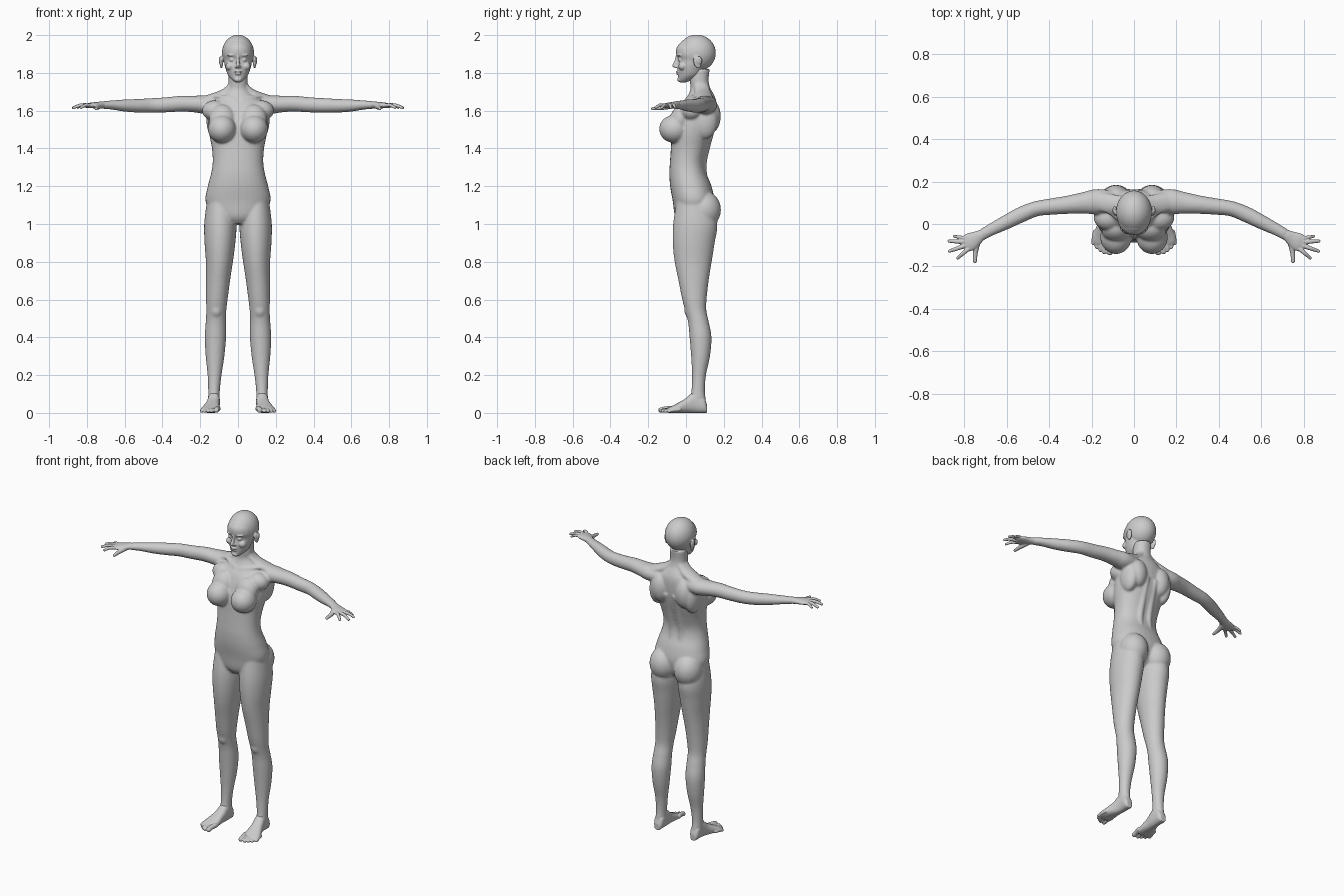
import bpy, bmesh
from math import cos, sin, pi, copysign
from mathutils import Vector, Matrix


def spline(secs, n=5):
    """Smooth in-between sections through the given ones."""
    out = []
    p = [secs[0]] + list(secs) + [secs[-1]]
    for i in range(1, len(p) - 2):
        for k in range(n):
            t = k / n
            out.append([0.5 * (2 * b + (c - a) * t + (2 * a - 5 * b + 4 * c - d) * t * t
                               + (3 * b - a - 3 * c + d) * t ** 3)
                        for a, b, c, d in zip(p[i - 1], p[i], p[i + 1], p[i + 2])])
    return out + [list(secs[-1])]


def tube(bm, secs, flat=False, power=1.0, seg=32):
    """Closed loft; each section is x, y, z, half width, half depth."""
    secs = spline(secs)
    rings = []
    for i, (x, y, z, a, b) in enumerate(secs):
        u, v = Vector((1, 0, 0)), Vector((0, 1, 0))
        if not flat:
            q, r = secs[max(i - 1, 0)], secs[min(i + 1, len(secs) - 1)]
            u = Vector((q[1] - r[1], r[0] - q[0], 0)).normalized()
            v = Vector((0, 0, 1))
        ring = []
        for k in range(seg):
            c, s = cos(2 * pi * k / seg), sin(2 * pi * k / seg)
            c, s = copysign(abs(c) ** power, c), copysign(abs(s) ** power, s)
            ring.append(bm.verts.new(Vector((x, y, z)) + u * a * c + v * b * s))
        rings.append(ring)
    for r0, r1 in zip(rings, rings[1:]):
        for k in range(seg):
            j = (k + 1) % seg
            bm.faces.new((r0[k], r0[j], r1[j], r1[k]))
    bm.faces.new(rings[0][::-1])
    bm.faces.new(rings[-1])


def slabs(bm, rows, power=0.9):
    """Upright loft; each row is z, x from, x to, y front, y back."""
    tube(bm, [((a + b) / 2, (f + k) / 2, z, (b - a) / 2, (k - f) / 2)
              for z, a, b, f, k in rows], True, power)


def ball(bm, c, r, rot=0.0, axis='Z'):
    m = Matrix.Translation(c) @ Matrix.Rotation(rot, 4, axis) @ Matrix.Diagonal((*r, 1))
    bmesh.ops.create_uvsphere(bm, u_segments=32, v_segments=20, radius=1, matrix=m)


def digit(bm, pts):
    """Round-ended finger or toe; each point is x, y, z, radius."""
    tube(bm, [(*p, p[3]) for p in pts], seg=16)
    for x, y, z, r in (pts[0], pts[-1]):
        ball(bm, (x, y, z), (r, r, r))


def mirror(bm):
    d = bmesh.ops.duplicate(bm, geom=bm.verts[:] + bm.edges[:] + bm.faces[:])['geom']
    for v in d:
        if isinstance(v, bmesh.types.BMVert):
            v.co.x *= -1


def finish(bm, name, voxel, smooth):
    """Fuse the overlapping volumes into one smooth skin."""
    bmesh.ops.recalc_face_normals(bm, faces=bm.faces[:])
    me = bpy.data.meshes.new(name)
    bm.to_mesh(me)
    bm.free()
    ob = bpy.data.objects.new(name, me)
    bpy.context.collection.objects.link(ob)
    rm = ob.modifiers.new("fuse", 'REMESH')
    rm.mode, rm.voxel_size, rm.use_smooth_shade = 'VOXEL', voxel, True
    sm = ob.modifiers.new("relax", 'SMOOTH')
    sm.factor, sm.iterations = 0.5, smooth


# --- body: legs, arms and muscle masses on one side, then mirrored
bm = bmesh.new()
slabs(bm, [(1.12, .02, .165, -.05, .14), (1.0, .008, .179, -.068, .166),
           (.9, .014, .177, -.07, .152), (.8, .027, .17, -.06, .136),
           (.7, .042, .169, -.04, .12), (.6, .055, .169, -.02, .109),
           (.54, .062, .168, -.004, .108), (.48, .063, .171, .011, .121),
           (.4, .063, .176, .019, .135), (.3, .072, .171, .027, .127),
           (.2, .087, .161, .032, .106), (.12, .096, .158, .029, .1),
           (.07, .097, .158, .02, .105), (.04, .1, .155, .03, .105)], 1.0)
tube(bm, [(.09, .105, 1.632, .05, .04), (.17, .105, 1.632, .06, .049),
          (.23, .1, 1.635, .052, .044), (.3, .092, 1.637, .044, .042),
          (.38, .083, 1.631, .039, .04), (.46, .072, 1.628, .036, .038),
          (.53, .045, 1.626, .037, .036), (.6, .01, 1.627, .034, .032),
          (.67, -.025, 1.63, .029, .024), (.72, -.053, 1.63, .026, .02)])
ball(bm, (.085, .095, 1.075), (.085, .09, .1))                # buttock
ball(bm, (.115, .015, .545), (.03, .024, .04))                # kneecap
ball(bm, (.085, -.062, 1.503), (.074, .08, .074))             # breast
ball(bm, (.083, -.03, 1.555), (.07, .055, .08), -.3, 'X')
ball(bm, (.12, .03, 1.6), (.07, .06, .055))                   # chest muscle
ball(bm, (.122, .1, 1.55), (.045, .068, .1))                  # back muscle
ball(bm, (.085, .128, 1.57), (.06, .056, .09))                # shoulder blade
tube(bm, [(.03, .08, 1.74, .035, .03), (.075, .09, 1.69, .045, .027),
          (.17, .105, 1.655, .045, .026)])                    # neck to shoulder
tube(bm, [(.015, .0, 1.66, .009, .009), (.07, .025, 1.672, .009, .009),
          (.14, .07, 1.677, .009, .009)], seg=16)             # collarbone
tube(bm, [(.035, .1, 1.17, .026, .03), (.032, .078, 1.3, .024, .031),
          (.03, .1, 1.42, .024, .032), (.03, .135, 1.55, .022, .035)], True)
mirror(bm)
# torso and neck on the centre line
slabs(bm, [(1.0, -.05, .05, -.03, .09), (1.04, -.13, .13, -.058, .13),
           (1.12, -.172, .172, -.07, .15), (1.2, -.16, .16, -.084, .135),
           (1.27, -.142, .142, -.088, .108), (1.33, -.134, .134, -.085, .102),
           (1.4, -.138, .138, -.08, .12), (1.48, -.153, .153, -.075, .145),
           (1.55, -.158, .158, -.06, .16), (1.62, -.145, .145, -.032, .163),
           (1.66, -.115, .115, -.004, .158), (1.69, -.075, .075, .015, .145),
           (1.72, -.053, .053, .024, .128), (1.76, -.05, .05, .02, .12),
           (1.82, -.05, .05, .02, .125)])
finish(bm, "body", .0065, 6)

# --- head: ears, eyes and cheeks mirrored, skull and face on the centre line
bm = bmesh.new()
ball(bm, (.088, .06, 1.857), (.009, .02, .034), .25, 'X')     # ear
ball(bm, (.094, .07, 1.866), (.007, .016, .022), .3)
ball(bm, (.031, -.027, 1.869), (.015, .014, .012))            # eye
ball(bm, (.033, -.033, 1.894), (.026, .015, .007), .3)        # brow
ball(bm, (.042, -.018, 1.835), (.024, .022, .022))            # cheek
ball(bm, (.009, -.05, 1.832), (.008, .009, .007))             # nostril
mirror(bm)
ball(bm, (0, .057, 1.905), (.085, .101, .097))                # skull
slabs(bm, [(1.75, -.016, .016, -.033, .0), (1.765, -.034, .034, -.041, .04),
           (1.79, -.054, .054, -.042, .08), (1.83, -.068, .068, -.045, .1),
           (1.868, -.075, .075, -.041, .12), (1.9, -.079, .079, -.052, .12),
           (1.935, -.073, .073, -.049, .12), (1.965, -.05, .05, -.025, .1)], 1.0)
tube(bm, [(0, -.043, 1.893, .007, .01), (0, -.048, 1.865, .008, .013),
          (0, -.057, 1.838, .011, .016), (0, -.05, 1.828, .009, .013)], True)
ball(bm, (0, -.044, 1.806), (.021, .01, .005))                # upper lip
ball(bm, (0, -.042, 1.795), (.018, .01, .0055))               # lower lip
ball(bm, (0, -.034, 1.765), (.02, .012, .013))                # chin
finish(bm, "head", .0036, 3)

# --- hands
bm = bmesh.new()
tube(bm, [(.69, -.037, 1.63, .024, .018), (.72, -.053, 1.63, .026, .019),
          (.745, -.068, 1.629, .034, .017), (.775, -.085, 1.628, .042, .015),
          (.802, -.098, 1.626, .036, .011)])
fingers = [((.798, -.066), (.848, -.058), .0085), ((.805, -.084), (.872, -.081), .0095),
           ((.802, -.104), (.87, -.128), .0098), ((.787, -.122), (.831, -.16), .0095)]
for (x0, y0), (x1, y1), r in fingers:
    digit(bm, [(x0 - .02, y0 + .01, 1.627, r), (x0, y0, 1.629, r * 1.1),
               ((x0 + x1) / 2, (y0 + y1) / 2, 1.628, r), (x1, y1, 1.616, r * .8)])
digit(bm, [(.735, -.075, 1.625, .015), (.745, -.115, 1.618, .0135),
           (.749, -.145, 1.614, .011), (.75, -.176, 1.611, .009)])
mirror(bm)
finish(bm, "hands", .0032, 2)

# --- feet
bm = bmesh.new()
feet = [(.112, .127, .018, .04), (.095, .127, .029, .085), (.06, .127, .031, .115),
        (.03, .129, .033, .105), (0, .134, .036, .078), (-.04, .141, .045, .054),
        (-.075, .147, .05, .036), (-.095, .147, .04, .026)]
tube(bm, [(x, y, h / 2, w, h / 2) for y, x, w, h in feet], power=.85)
toes = [(.114, -.133, .0145), (.14, -.132, .0105), (.158, -.122, .01),
        (.176, -.108, .0098), (.192, -.09, .0095)]
for x, y, r in toes:
    digit(bm, [(x - .008, y + .055, r + .008, r), (x - .002, y + .025, r + .006, r),
               (x, y, r, r)])
mirror(bm)
finish(bm, "feet", .0036, 3)
